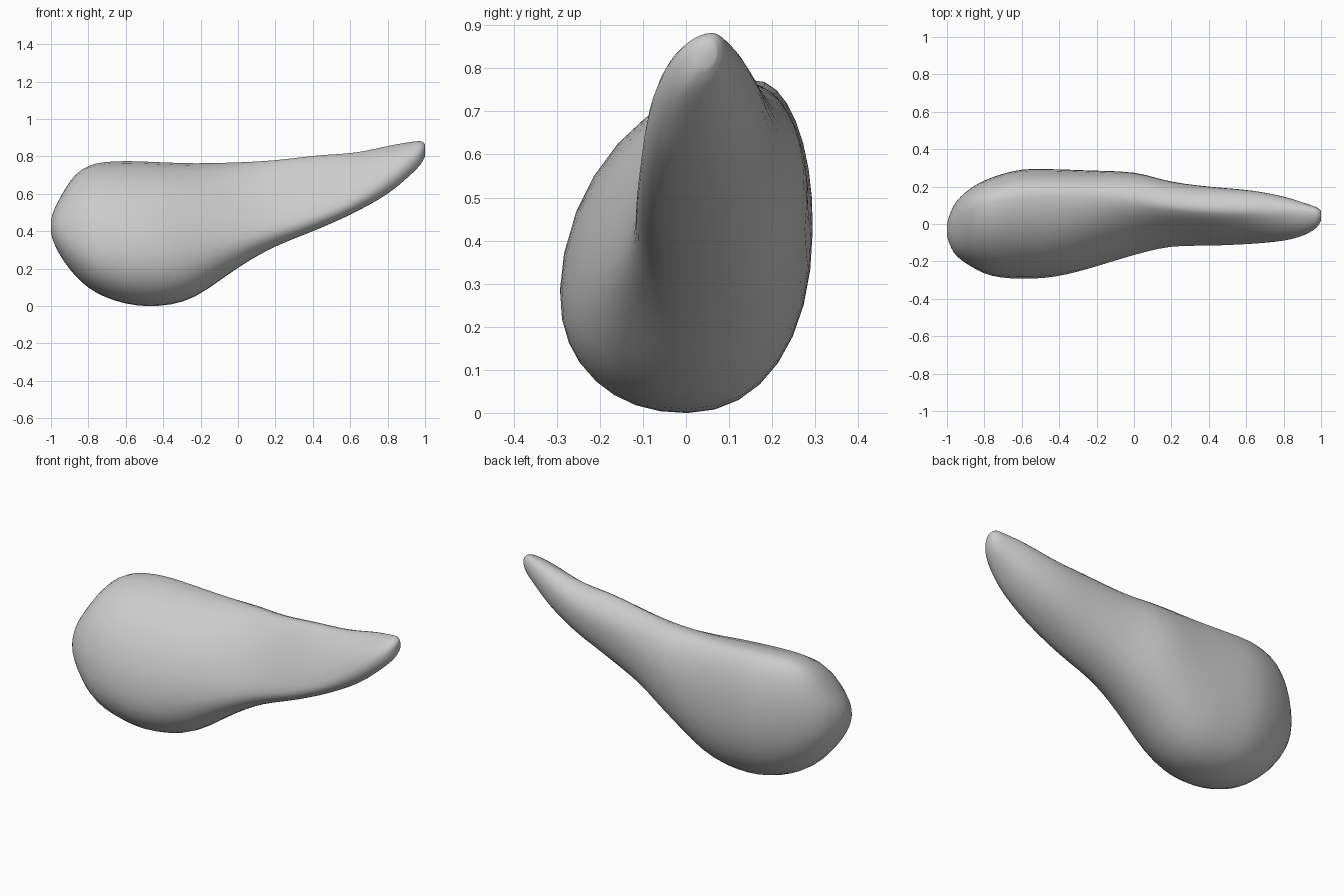
import bpy, bmesh, math

if "Cube" in bpy.data.objects:
    bpy.data.objects.remove(bpy.data.objects["Cube"])

# Cross-section stations: x, z bottom, z top, y front, y back, y of top ridge, z of front bulge
STATIONS = [
    (-1.00, .39, .46, -.06, .00, -.03, .43),
    (-.985, .34, .51, -.11, .05, .00, .41),
    (-.95, .27, .58, -.17, .12, .03, .39),
    (-.87, .16, .705, -.23, .195, .08, .35),
    (-.76, .07, .765, -.28, .25, .12, .31),
    (-.60, .01, .778, -.296, .293, .15, .28),
    (-.42, -.002, .772, -.284, .294, .155, .27),
    (-.23, .045, .766, -.238, .287, .15, .29),
    (.00, .205, .771, -.167, .277, .125, .35),
    (.20, .317, .782, -.122, .227, .09, .41),
    (.42, .407, .807, -.117, .199, .07, .48),
    (.63, .502, .822, -.107, .18, .07, .57),
    (.80, .60, .857, -.09, .147, .07, .68),
    (.91, .69, .876, -.06, .113, .065, .76),
    (.975, .755, .882, -.02, .09, .06, .81),
    (1.00, .80, .865, .02, .07, .05, .835),
]
SIDES, STEPS = 32, 3


def spline(a, b, c, d, t):
    return [.5 * (2 * q + (r - p) * t + (2 * p - 5 * q + 4 * r - s) * t * t
                  + (3 * q - p - 3 * r + s) * t ** 3) for p, q, r, s in zip(a, b, c, d)]


def ring(st):
    # four rounded quadrants joining bottom, back, top ridge and front
    x, zb, zt, yl, yr, yt, zl = st
    u = min(1, max(0, (x + .4) / .9))
    slant = u * u * (3 - 2 * u)                       # 0 on the bulb, 1 on the tip
    neck = max(0, 1 - ((x - .35) / .75) ** 2) ** 2    # strongest mid-neck
    yb = yl + (.5 - .2 * slant) * (yr - yl)
    zr = zb + (.55 + .07 * slant) * (zt - zb)
    pts = []
    for i in range(SIDES):
        a = 2 * math.pi * i / SIDES
        c, s = math.cos(a), math.sin(a)
        if s < 0:
            e = .92                    # full underside
        elif c < 0:
            e = 1.05 + .5 * neck       # hollowed front of the neck
        else:
            e = .95
        c = math.copysign(abs(c) ** e, c)
        s = math.copysign(abs(s) ** e, s)
        y0 = yt if s >= 0 else yb
        z0 = zr if c >= 0 else zl
        y = y0 + c * ((yr - y0) if c >= 0 else (y0 - yl))
        z = z0 + s * ((zt - z0) if s >= 0 else (z0 - zb))
        pts.append((x, y, z))
    return pts


# Interpolate the stations
n = len(STATIONS)
stations = []
for i in range(n - 1):
    quad = [STATIONS[max(0, min(n - 1, i + k))] for k in (-1, 0, 1, 2)]
    stations += [spline(*quad, t / STEPS) for t in range(STEPS)]
stations.append(STATIONS[-1])

# Loft the body
bm = bmesh.new()
rings = [[bm.verts.new(p) for p in ring(s)] for s in stations]
for r0, r1 in zip(rings, rings[1:]):
    for j in range(SIDES):
        k = (j + 1) % SIDES
        bm.faces.new((r0[j], r0[k], r1[k], r1[j]))
bm.faces.new(rings[0])
bm.faces.new(rings[-1])

# Relax the seams where quadrants meet, leaving the ends alone
inner = [v for r in rings[4:-4] for v in r]
for _ in range(2):
    bmesh.ops.smooth_vert(bm, verts=inner, factor=.4,
                          use_axis_x=False, use_axis_y=True, use_axis_z=True)
bmesh.ops.recalc_face_normals(bm, faces=bm.faces)
for f in bm.faces:
    f.smooth = True

mesh = bpy.data.meshes.new("pear_shaped_body")
bm.to_mesh(mesh)
bm.free()
body = bpy.data.objects.new("pear_shaped_body", mesh)
bpy.context.collection.objects.link(body)
